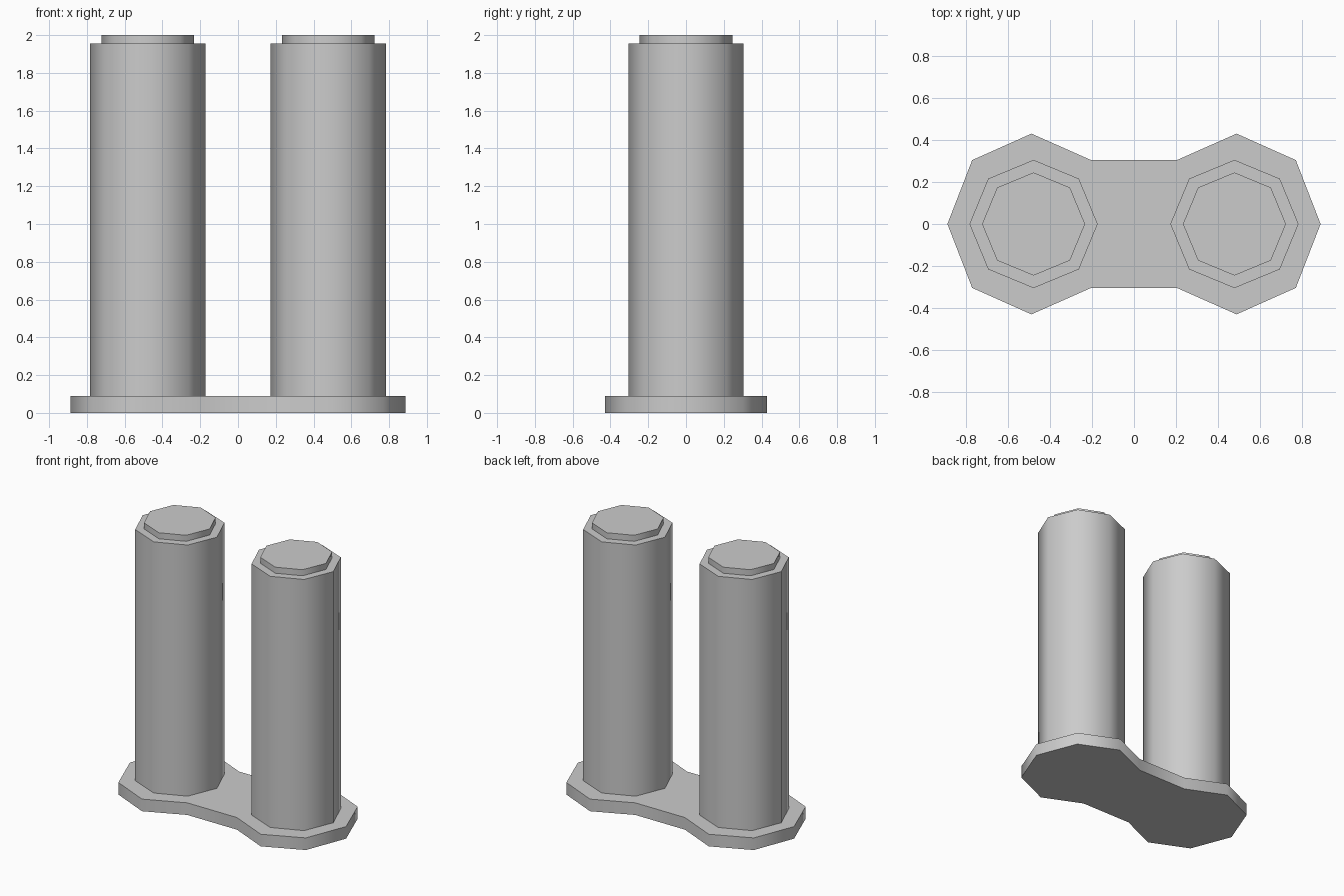
import bpy, bmesh, math

if "Cube" in bpy.data.objects:
    bpy.data.objects.remove(bpy.data.objects["Cube"])

grey = bpy.data.materials.new("plain_grey")
grey.diffuse_color = (0.6, 0.6, 0.6, 1)
grey.use_nodes = True
grey.node_tree.nodes["Principled BSDF"].inputs["Base Color"].default_value = grey.diffuse_color


def prism(name, outline, z0, z1):
    """Extrude a counter-clockwise outline, smooth sides with sharp rims."""
    bm = bmesh.new()
    low = [bm.verts.new((x, y, z0)) for x, y in outline]
    top = [bm.verts.new((x, y, z1)) for x, y in outline]
    n = len(outline)
    bm.faces.new(low[::-1])
    bm.faces.new(top)
    for i in range(n):
        j = (i + 1) % n
        bm.faces.new((low[i], low[j], top[j], top[i]))
    mesh = bpy.data.meshes.new(name)
    bm.to_mesh(mesh)
    bm.free()
    mesh.materials.append(grey)
    obj = bpy.data.objects.new(name, mesh)
    bpy.context.collection.objects.link(obj)
    bpy.ops.object.select_all(action='DESELECT')
    obj.select_set(True)
    bpy.context.view_layer.objects.active = obj
    bpy.ops.object.shade_smooth_by_angle(angle=math.radians(60))


def octagon(cx, r):
    return [(cx + r * math.cos(i * math.pi / 4), r * math.sin(i * math.pi / 4))
            for i in range(8)]


# Base plate: two joined octagons, mirrored from one quarter outline
quarter = [(0.888, 0), (0.77, 0.304), (0.488, 0.43), (0.204, 0.304)]
upper = quarter + [(-x, y) for x, y in quarter[::-1]]
lower = [(x, -y) for x, y in upper[-2:0:-1]]
prism("base_plate", upper + lower, 0, 0.09)

# Two columns with a smaller cap on each
for side, cx in (("left", -0.478), ("right", 0.478)):
    prism(side + "_column", octagon(cx, 0.305), 0.09, 1.955)
    prism(side + "_cap", octagon(cx, 0.245), 1.955, 2.0)
